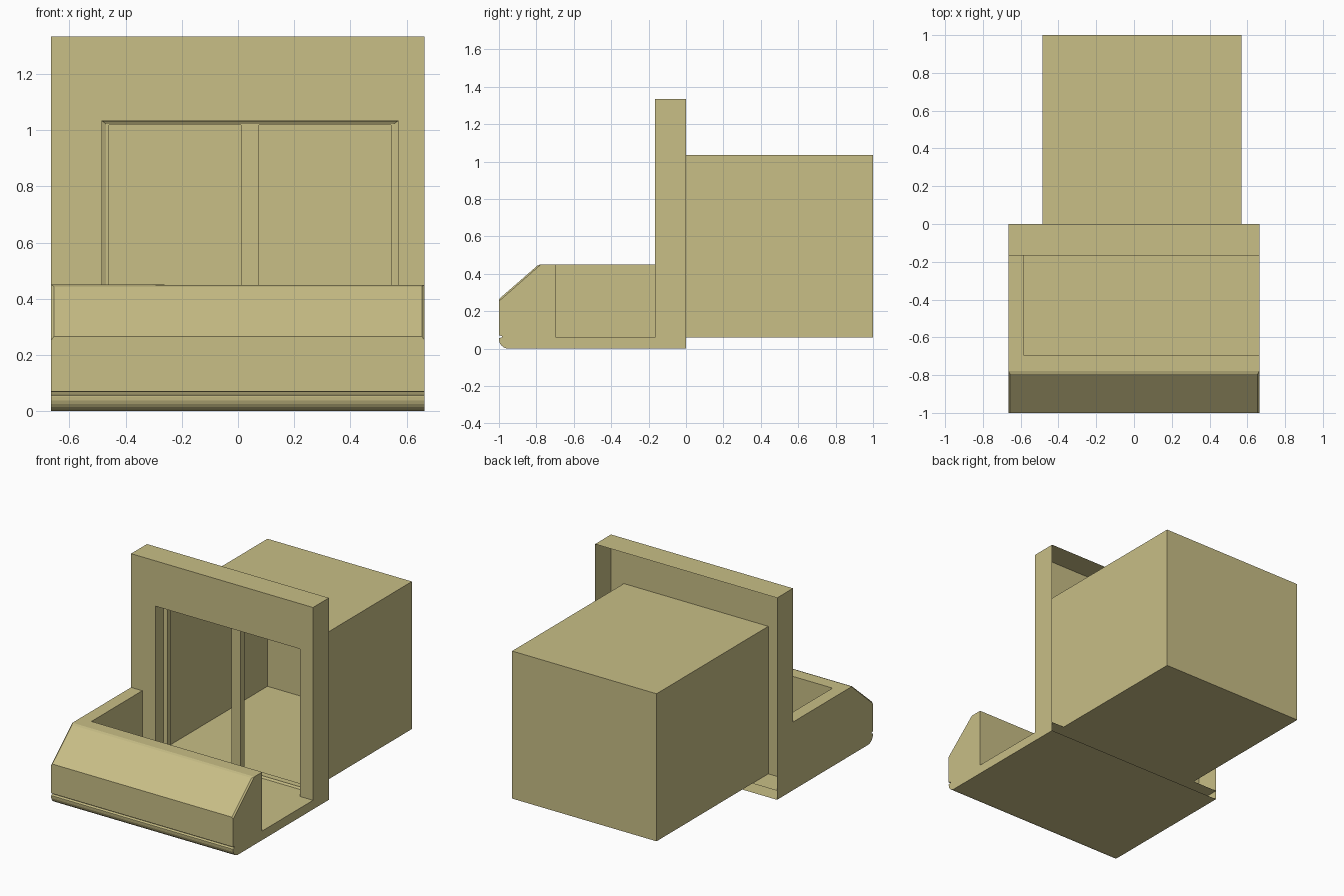
import bpy, bmesh
from math import cos, sin, pi

if "Cube" in bpy.data.objects:
    bpy.data.objects.remove(bpy.data.objects["Cube"])

X0, X1 = -0.665, 0.664         # overall width
WALL_Y, TOP, FLOOR = -0.166, 1.333, 0.06
RX0, RX1, RZ1 = -0.485, 0.57, 1.034   # room and opening

paint = bpy.data.materials.new("tan_paint")
paint.diffuse_color = (0.58, 0.516, 0.239, 1)
paint.use_nodes = True
paint.node_tree.nodes["Principled BSDF"].inputs["Base Color"].default_value = paint.diffuse_color


def add_object(name, bm):
    me = bpy.data.meshes.new(name)
    bm.to_mesh(me)
    bm.free()
    me.materials.append(paint)
    ob = bpy.data.objects.new(name, me)
    bpy.context.collection.objects.link(ob)
    return ob


def box(name, lo, hi):
    bm = bmesh.new()
    bmesh.ops.create_cube(bm, size=1)
    for v in bm.verts:
        v.co = [lo[i] + (v.co[i] + 0.5) * (hi[i] - lo[i]) for i in range(3)]
    return add_object(name, bm)


def face(bm, *pts):
    bm.faces.new([bm.verts.new(p) for p in pts])


def tube(name, rings, cap):
    """Rectangular rings (y, side inset, top/bottom inset) joined front to back."""
    bm = bmesh.new()
    prev = None
    for y, dx, dz in rings:
        a, b, c, d = RX0 + dx, RX1 - dx, FLOOR + dz, RZ1 - dz
        ring = [bm.verts.new(p) for p in ((a, y, c), (b, y, c), (b, y, d), (a, y, d))]
        if prev:
            for i in range(4):
                j = (i + 1) % 4
                bm.faces.new((prev[i], prev[j], ring[j], ring[i]))
        prev = ring
    if cap:
        bm.faces.new(prev)
    bmesh.ops.recalc_face_normals(bm, faces=bm.faces)
    return add_object(name, bm)


# balcony: side profile with sloped front, drip groove and rounded lower edge
r = 0.05
profile = [(0, 0), (0, 0.45), (-0.787, 0.45), (-1, 0.265), (-1, 0.07),
           (-0.985, 0.067), (-0.985, 0.06), (-1, 0.055)]
profile += [(-0.95 - r * cos(a), r - r * sin(a)) for a in [i * pi / 12 for i in range(7)]]
bm = bmesh.new()
base = bm.faces.new([bm.verts.new((X0, y, z)) for y, z in profile])
ext = bmesh.ops.extrude_face_region(bm, geom=[base])
for v in ext['geom']:
    if isinstance(v, bmesh.types.BMVert):
        v.co.x = X1
bmesh.ops.recalc_face_normals(bm, faces=bm.faces)


def on_slope(v):
    return v.co.z > 0.2 and v.co.y < -0.7


# narrow chamfer around the sloped panel's ends and top
edges = [e for e in bm.edges if all(on_slope(v) for v in e.verts)
         and not all(v.co.z < 0.3 for v in e.verts)]
bmesh.ops.bevel(bm, geom=edges, offset=0.009, segments=1, affect='EDGES')
balcony = add_object("balcony", bm)

# cut the standing space (open to the right) and the area behind the wall
cutters = [box("space_cutter", (-0.583, -0.696, FLOOR), (1, 0.5, 1)),
           box("wall_cutter", (-1, WALL_Y, FLOOR), (1, 0.5, 1))]
for c in cutters:
    m = balcony.modifiers.new("cut", 'BOOLEAN')
    m.operation, m.object, m.solver = 'DIFFERENCE', c, 'EXACT'
    c.hide_render = True
    c.hide_viewport = True

# bake the cuts, then open the back edge of the slab
bpy.context.view_layer.update()
dg = bpy.context.evaluated_depsgraph_get()
bm = bmesh.new()
bm.from_object(balcony, dg)
back = [f for f in bm.faces if all(abs(v.co.y) < 1e-4 for v in f.verts)]
bmesh.ops.delete(bm, geom=back, context='FACES')
balcony.modifiers.clear()
bm.to_mesh(balcony.data)
bm.free()
for c in cutters:
    bpy.data.objects.remove(c)

# facade: thin shell, open at the back, with a doorway
bm = bmesh.new()
for xa, xb, za, zb in ((X0, RX0, FLOOR, TOP), (RX1, X1, FLOOR, TOP), (RX0, RX1, RZ1, TOP)):
    face(bm, (xa, WALL_Y, za), (xb, WALL_Y, za), (xb, WALL_Y, zb), (xa, WALL_Y, zb))
face(bm, (X0, WALL_Y, TOP), (X1, WALL_Y, TOP), (X1, 0, TOP), (X0, 0, TOP))
face(bm, (X0, 0, FLOOR), (X0, WALL_Y, FLOOR), (X0, WALL_Y, TOP), (X0, 0, TOP))
face(bm, (X1, WALL_Y, FLOOR), (X1, 0, FLOOR), (X1, 0, TOP), (X1, WALL_Y, TOP))
add_object("facade", bm)

# room: plain box open at the front
tube("room", [(WALL_Y, 0, 0), (1, 0, 0)], True)

# door frame lining the opening, and the middle post of the sliding door
tube("door_frame", [(-0.087, 0.001, 0.001), (-0.08, 0.015, 0.012), (-0.08, 0.025, 0.015),
                    (-0.04, 0.025, 0.015), (-0.04, 0.001, 0.001)], False)
box("door_post", (0.01, -0.08, FLOOR + 0.015), (0.075, -0.04, RZ1 - 0.015))
